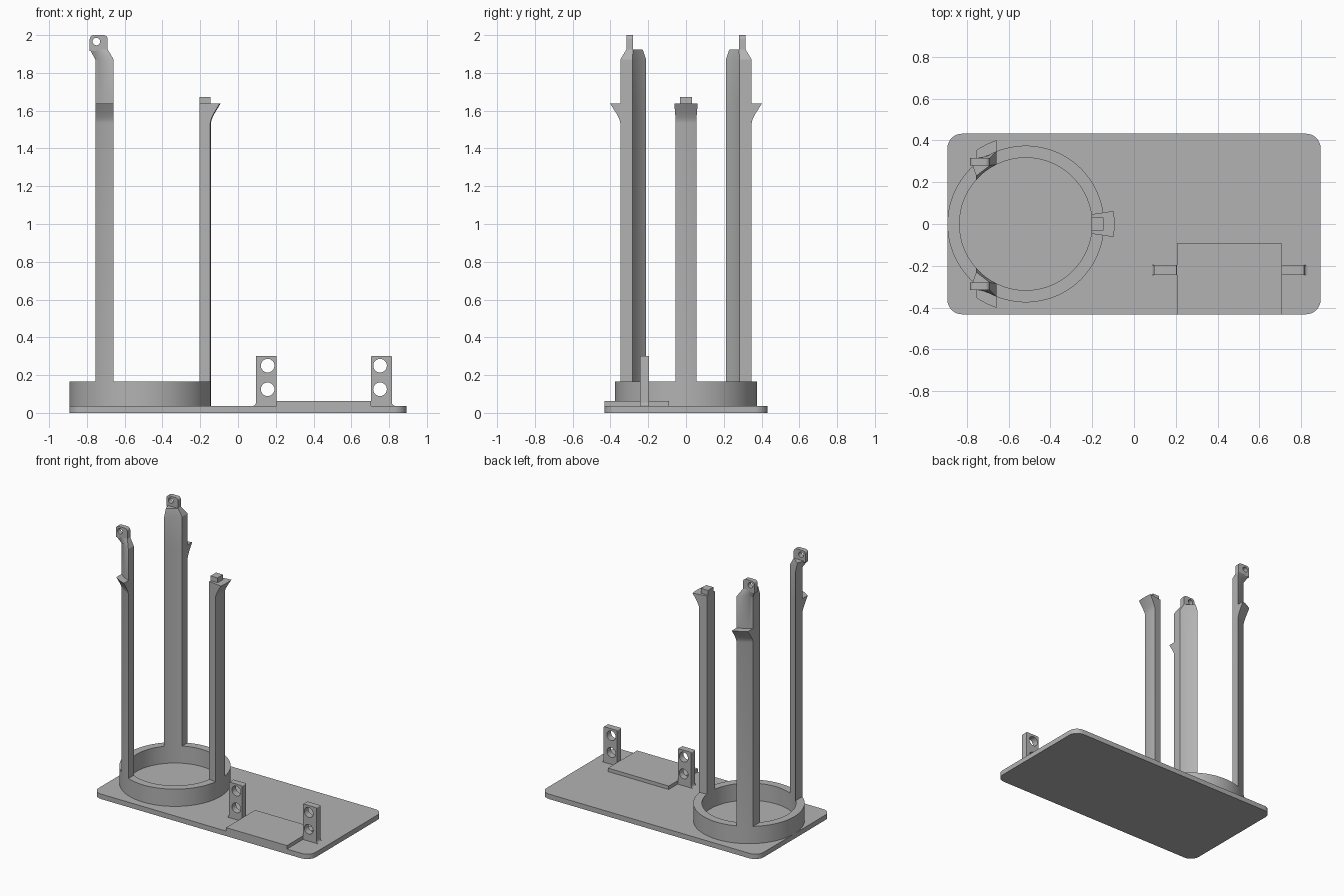
import bpy, bmesh, math
from mathutils import Matrix, Vector

if "Cube" in bpy.data.objects:
    bpy.data.objects.remove(bpy.data.objects["Cube"])

grey = bpy.data.materials.new("light grey plastic")
grey.diffuse_color = (0.45, 0.45, 0.45, 1)
grey.use_nodes = True
grey.node_tree.nodes["Principled BSDF"].inputs["Base Color"].default_value = grey.diffuse_color

CX, R_IN, R_OUT, R_HOOK = -0.518, 0.317, 0.375, 0.425
RIM_Z, HOOK_Z = 0.165, 1.637


def finish(name, bm):
    bmesh.ops.remove_doubles(bm, verts=bm.verts, dist=1e-5)
    bmesh.ops.recalc_face_normals(bm, faces=bm.faces)
    me = bpy.data.meshes.new(name)
    bm.to_mesh(me)
    bm.free()
    me.materials.append(grey)
    ob = bpy.data.objects.new(name, me)
    bpy.context.collection.objects.link(ob)
    bpy.ops.object.select_all(action='DESELECT')
    ob.select_set(True)
    bpy.context.view_layer.objects.active = ob
    bpy.ops.object.shade_smooth_by_angle(angle=math.radians(30))
    return ob


def circle(x, y, r, n=32):
    return [(x + r * math.cos(2 * math.pi * i / n),
             y + r * math.sin(2 * math.pi * i / n)) for i in range(n)]


def rounded(x0, x1, y0, y1, radii, n=8):
    """Rectangle outline; radii run counter-clockwise from the lower left corner."""
    pts = []
    corners = ((x0, y0, 1, 1), (x1, y0, -1, 1), (x1, y1, -1, -1), (x0, y1, 1, -1))
    for k, ((x, y, sx, sy), r) in enumerate(zip(corners, radii)):
        for i in range(n + 1 if r else 1):
            a = math.pi * (1 + k / 2) + math.pi / 2 * i / n
            pts.append((x + r * (sx + math.cos(a)), y + r * (sy + math.sin(a))))
    return pts


def slab(name, outlines, lo, hi, upright=False):
    """Extrude an outline with holes, along z or (upright) along y."""
    cu = bpy.data.curves.new(name + "_outline", 'CURVE')
    cu.dimensions, cu.fill_mode, cu.extrude = '2D', 'BOTH', (hi - lo) / 2
    for pts in outlines:
        sp = cu.splines.new('POLY')
        sp.points.add(len(pts) - 1)
        for p, (x, y) in zip(sp.points, pts):
            p.co = (x, y, 0, 1)
        sp.use_cyclic_u = True
    tmp = bpy.data.objects.new(name + "_outline", cu)
    bpy.context.collection.objects.link(tmp)
    me = bpy.data.meshes.new_from_object(
        tmp.evaluated_get(bpy.context.evaluated_depsgraph_get()))
    bm = bmesh.new()
    bm.from_mesh(me)
    bpy.data.objects.remove(tmp)
    mid = (lo + hi) / 2
    if upright:
        mat = Matrix.Translation((0, mid, 0)) @ Matrix.Rotation(math.pi / 2, 4, 'X')
    else:
        mat = Matrix.Translation((0, 0, mid))
    bmesh.ops.transform(bm, matrix=mat, verts=bm.verts)
    return finish(name, bm)


def loft(name, sections):
    """Skin a stack of closed sections with equal point counts."""
    bm = bmesh.new()
    rows = [[bm.verts.new(p) for p in s] for s in sections]
    n = len(rows[0])
    for a, b in zip(rows, rows[1:]):
        for i in range(n):
            j = (i + 1) % n
            bm.faces.new((a[i], a[j], b[j], b[i]))
    bm.faces.new(rows[0])
    bm.faces.new(rows[-1])
    return finish(name, bm)


# base plate, raised pad and ring
slab("base_plate", [rounded(-0.893, 0.893, -0.432, 0.432, [0.07] * 4)], 0, 0.037)
slab("raised_pad", [rounded(0.205, 0.705, -0.432, -0.09, [0] * 4)], 0.037, 0.063)
slab("holder_ring", [circle(CX, 0, R_OUT, 96), circle(CX, 0, R_IN, 96)], 0.037, RIM_Z)

# upright brackets with two holes and a small fillet at the outer foot
for name, x0, x1, hx, side in (("left_bracket", 0.095, 0.205, 0.157, -1),
                               ("right_bracket", 0.705, 0.815, 0.752, 1)):
    outline = rounded(x0, x1, 0.037, 0.302, [0, 0, 0.006, 0.006])
    slab(name, [outline, circle(hx, 0.125, 0.036), circle(hx, 0.25, 0.036)],
         -0.244, -0.196, upright=True)
    edge = x0 if side < 0 else x1
    arc = [(edge + side * 0.018 * (1 - math.cos(a)), 0.037 + 0.018 * (1 - math.sin(a)))
           for a in [math.pi / 2 * i / 6 for i in range(7)]]
    slab(name + "_fillet", [arc + [(edge, 0.037)]], -0.244, -0.196, upright=True)

# hook profile shared by the three posts: height and outer radius
hook = [(RIM_Z, R_OUT), (1.535, R_OUT), (1.55, 0.378), (1.565, 0.384),
        (1.585, 0.394), (HOOK_Z, R_HOOK)]
N = 6


# single post with radial sides
def wedge(z, r_out):
    ang = [math.radians(-8.4 + 16.8 * i / N) for i in range(N + 1)]
    return ([(CX + r_out * math.cos(a), r_out * math.sin(a), z) for a in ang] +
            [(CX + R_IN * math.cos(a), R_IN * math.sin(a), z) for a in reversed(ang)])


loft("single_post", [wedge(z, r) for z, r in hook])
slab("single_post_peg", [rounded(-0.203, -0.145, -0.032, 0.032, [0] * 4)], HOOK_Z, 1.673)


# paired posts with sides parallel to y, narrowing into a drilled tab
def strip(z, r_out, s):
    dx = [-0.14 - 0.097 * i / N for i in range(N + 1)]
    return ([(CX + d, s * math.sqrt(r_out ** 2 - d * d), z) for d in dx] +
            [(CX + d, s * math.sqrt(R_IN ** 2 - d * d), z) for d in reversed(dx)])


def tab_foot(z, s):
    t = [i / N for i in range(N + 1)]
    return ([(-0.69 - 0.095 * k, s * 0.315, z) for k in t] +
            [(-0.69 - 0.065 * k, s * (0.28 - 0.05 * k), z) for k in reversed(t)])


for name, s in (("front_post", -1), ("back_post", 1)):
    loft(name, [strip(z, r, s) for z, r in hook] +
         [strip(HOOK_Z, R_OUT, s), strip(1.87, R_OUT, s), tab_foot(1.925, s)])
    lo, hi = sorted((s * 0.28, s * 0.315))
    slab(name + "_tab", [rounded(-0.785, -0.69, 1.915, 2.0, [0, 0, 0.022, 0.022]),
                         circle(-0.75, 1.966, 0.02, 24)], lo, hi, upright=True)
